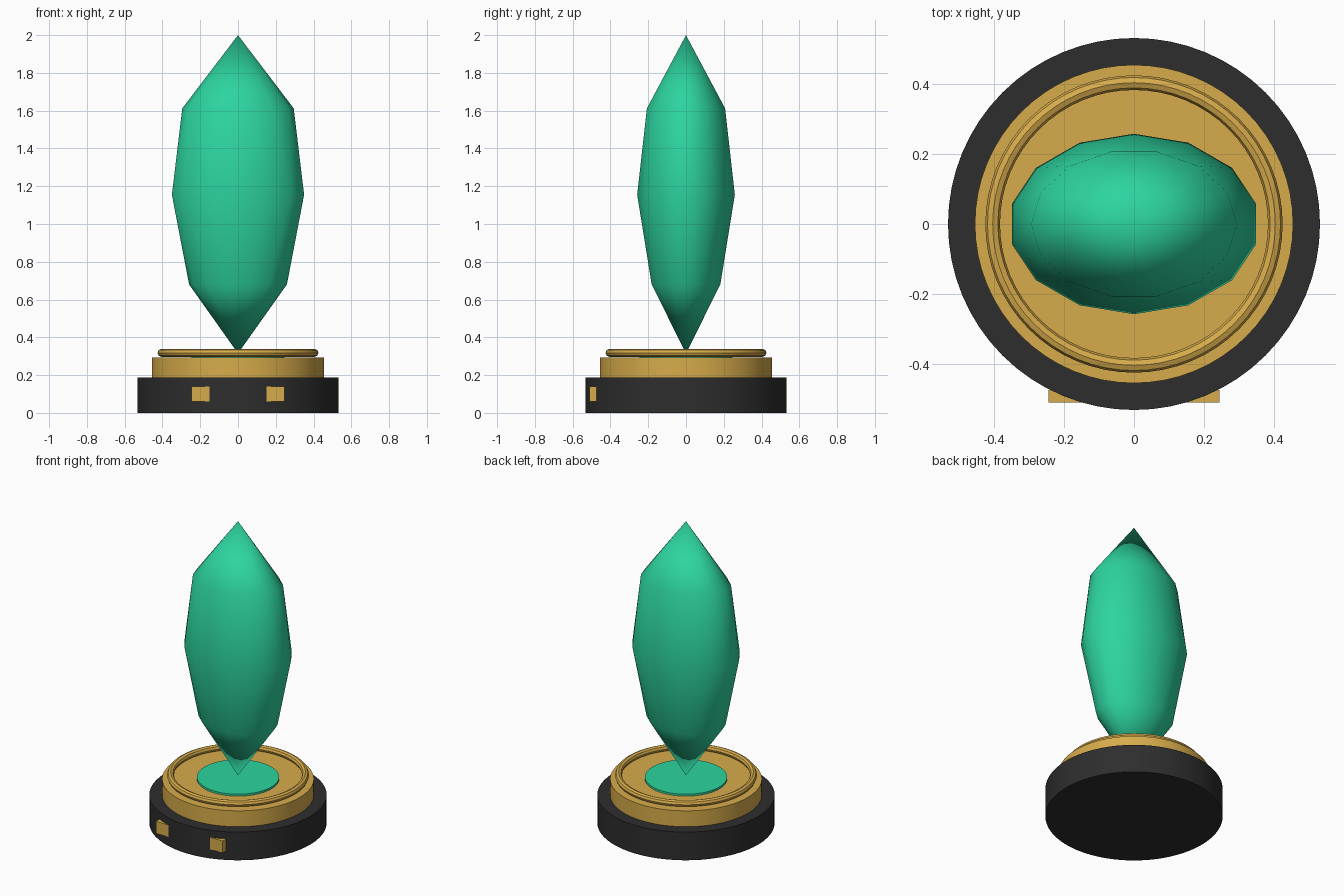
import bpy, bmesh
from math import sin, cos, tau

cube = bpy.data.objects.get("Cube")
if cube:
    bpy.data.objects.remove(cube, do_unlink=True)


def material(name, rgb, rough, metal=0.0):
    m = bpy.data.materials.new(name)
    m.use_nodes = True
    m.diffuse_color = (*rgb, 1)
    bsdf = next(n for n in m.node_tree.nodes if n.type == 'BSDF_PRINCIPLED')
    bsdf.inputs["Base Color"].default_value = (*rgb, 1)
    bsdf.inputs["Roughness"].default_value = rough
    bsdf.inputs["Metallic"].default_value = metal
    return m


GREEN = material("emerald green", (0.026, 0.66, 0.35), 0.2)
GOLD = material("warm gold", (0.68, 0.41, 0.07), 0.35)
BLACK = material("charcoal black", (0.027, 0.027, 0.027), 0.5)


def finish(name, mat):
    ob = bpy.context.object
    ob.name = ob.data.name = name
    ob.data.materials.append(mat)
    return ob


def disc(name, radius, z0, z1, mat):
    bpy.ops.mesh.primitive_cylinder_add(vertices=64, radius=radius, depth=z1 - z0,
                                        location=(0, 0, (z0 + z1) / 2))
    finish(name, mat)
    bpy.ops.object.shade_smooth_by_angle(angle=0.6)


# Stepped round pedestal
disc("pedestal_base", 0.533, 0, 0.187, BLACK)
disc("pedestal_collar", 0.456, 0.187, 0.292, GOLD)
disc("crystal_seat", 0.247, 0.292, 0.305, GREEN)

# Rim ring on the collar
bpy.ops.mesh.primitive_torus_add(major_segments=64, minor_segments=8, major_radius=0.405,
                                 minor_radius=0.021, location=(0, 0, 0.318))
finish("collar_rim", GOLD)
bpy.ops.object.shade_smooth_by_angle(angle=0.6)

# Blank flat plate sunk into the front, so only its two ends show
bpy.ops.mesh.primitive_cube_add(size=1, location=(0, -0.493, 0.1))
plate = finish("front_plate", GOLD)
plate.scale = (0.49, 0.036, 0.08)

# Faceted oval crystal: three rings, each turned half a step, between two points
SIDES = 14
RINGS = [(0.68, 0.259, 0.5), (1.155, 0.359, 0), (1.612, 0.295, 0.5)]
FLATTEN = 0.72
bm = bmesh.new()
rings = []
for z, r, turn in RINGS:
    angles = [tau * (0.25 + (i + turn) / SIDES) for i in range(SIDES)]
    rings.append([bm.verts.new((r * cos(a), FLATTEN * r * sin(a), z)) for a in angles])
bottom = bm.verts.new((0, 0, 0.315))
top = bm.verts.new((0, 0, 2))
low, mid, high = rings
for i in range(SIDES):
    j = (i + 1) % SIDES
    bm.faces.new((bottom, low[j], low[i]))
    bm.faces.new((low[i], mid[j], mid[i]))
    bm.faces.new((low[i], low[j], mid[j]))
    bm.faces.new((mid[i], mid[j], high[i]))
    bm.faces.new((mid[j], high[j], high[i]))
    bm.faces.new((high[i], high[j], top))
bmesh.ops.recalc_face_normals(bm, faces=bm.faces[:])
for f in bm.faces:
    f.smooth = True
mesh = bpy.data.meshes.new("crystal")
bm.to_mesh(mesh)
bm.free()
mesh.materials.append(GREEN)
bpy.context.collection.objects.link(bpy.data.objects.new("crystal", mesh))
